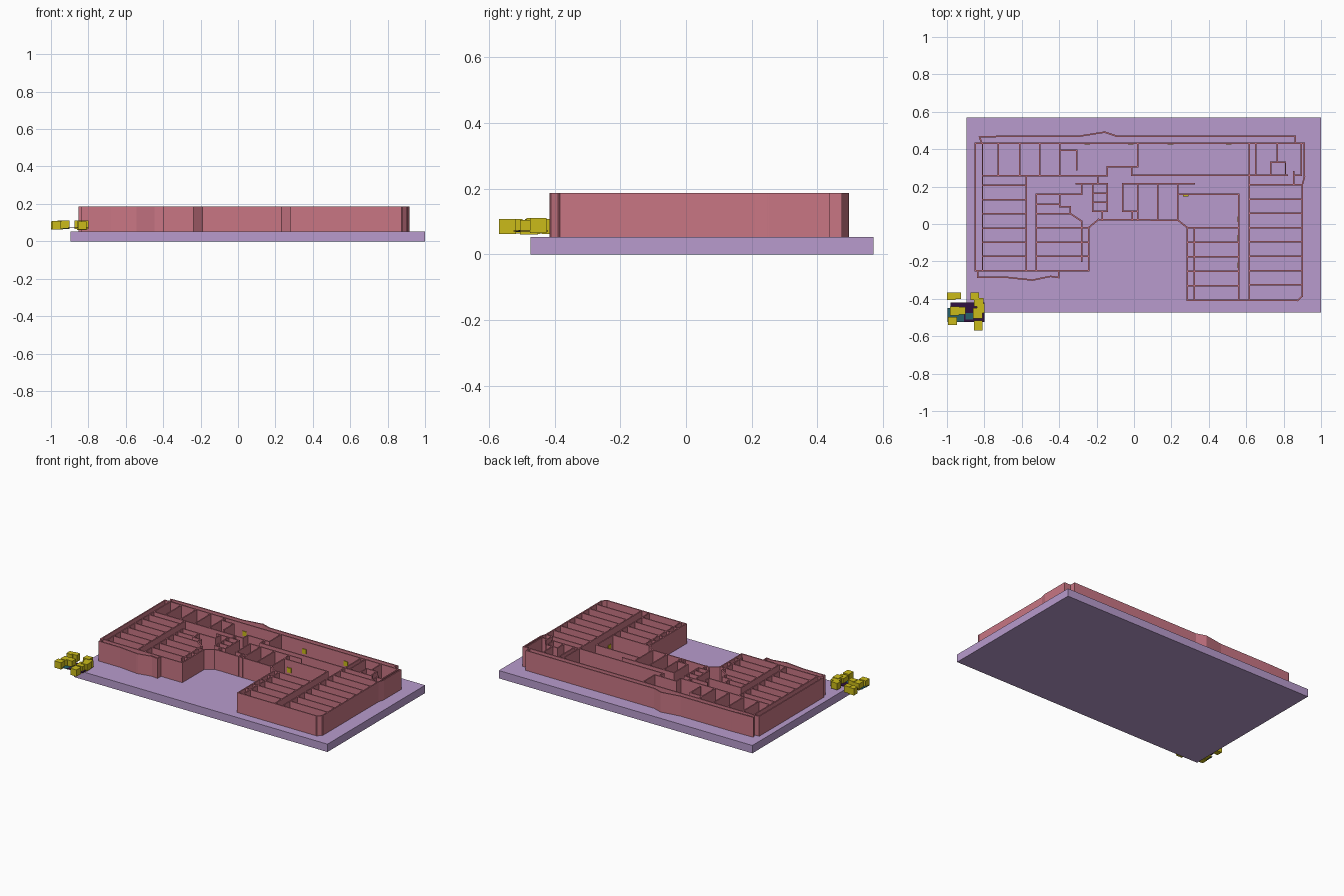
import bpy, bmesh
from mathutils import Vector, Matrix

Z0, Z1, T = 0.053, 0.187, 0.008   # floor top, wall top, wall thickness


def material(name, rgb):
    m = bpy.data.materials.new(name)
    m.diffuse_color = (*rgb, 1)
    return m


PINK = material("wall_pink", (0.58, 0.18, 0.23))
LILAC = material("slab_lilac", (0.48, 0.33, 0.61))
YELLOW = material("yellow", (0.60, 0.50, 0.01))
TEAL = material("teal", (0.02, 0.12, 0.15))
PLUM = material("dark_plum", (0.03, 0.005, 0.05))


def add_box(bm, centre, size, angle=0.0):
    m = (Matrix.Translation(centre) @ Matrix.Rotation(angle, 4, 'Z')
         @ Matrix.Diagonal((*size, 1)))
    bmesh.ops.create_cube(bm, size=1, matrix=m)


def finish(bm, name, mat):
    me = bpy.data.meshes.new(name)
    bm.to_mesh(me)
    bm.free()
    me.materials.append(mat)
    ob = bpy.data.objects.new(name, me)
    bpy.context.collection.objects.link(ob)
    return ob


def boxes(name, mat, limits):
    """Boxes given as x0, x1, y0, y1, z0, z1."""
    bm = bmesh.new()
    for a, b, c, d, e, f in limits:
        add_box(bm, ((a + b) / 2, (c + d) / 2, (e + f) / 2), (b - a, d - c, f - e))
    finish(bm, name, mat)


def walls(name, paths):
    """Thin upright walls following each polyline."""
    bm = bmesh.new()
    for path in paths:
        for p, q in zip(path, path[1:]):
            p, q = Vector(p), Vector(q)
            d = q - p
            mid = (p + q) / 2
            add_box(bm, (mid.x, mid.y, (Z0 + Z1) / 2),
                    (d.length + T, T, Z1 - Z0), Vector((1, 0)).angle_signed(d) * -1)
    finish(bm, name, PINK)


def rows(x0, x1, ys):
    return [[(x0, y), (x1, y)] for y in ys]


def cols(y0, y1, xs):
    return [[(x, y0), (x, y1)] for x in xs]


# ground slab
boxes("ground_slab", LILAC, [(-0.895, 1, -0.473, 0.57, 0, Z0)])

# back gallery outer wall with its pointed bay
walls("back_gallery_wall", [
    [(-0.815, 0.435), (-0.826, 0.465), (-0.67, 0.47), (-0.29, 0.47),
     (-0.157, 0.491), (-0.094, 0.47), (0.863, 0.47), (0.863, 0.435)]])

# long corridor walls
walls("corridor_walls", rows(-0.849, 0.911, [0.433])
      + rows(-0.81, -0.142, [0.257]) + rows(-0.013, 0.82, [0.26])
      + [[(-0.142, 0.257), (-0.142, 0.307), (0.019, 0.307), (0.019, 0.433)],
         [(-0.013, 0.26), (-0.013, 0.307)]])

# back left rooms
walls("back_left_rooms", cols(0.257, 0.433, [-0.725, -0.612, -0.505, -0.398])
      + [[(-0.398, 0.393), (-0.307, 0.393), (-0.307, 0.29)]])

# back right rooms
walls("back_right_rooms", cols(0.26, 0.433, [0.65])
      + [[(0.767, 0.433), (0.767, 0.329)],
         [(0.73, 0.26), (0.73, 0.329), (0.81, 0.329), (0.81, 0.26)],
         [(0.853, 0.28), (0.853, 0.215)],
         [(0.895, 0.433), (0.895, 0.26), (0.853, 0.26)],
         [(0.911, 0.433), (0.911, 0.25), (0.9, 0.21)]])

# left wing: outer row, inner row and front bay
walls("left_wing_outer_rooms", cols(-0.249, 0.433, [-0.849, -0.81])
      + cols(-0.249, 0.257, [-0.575])
      + rows(-0.81, -0.575, [0.206 - 0.0758 * i for i in range(6)])
      + rows(-0.849, -0.243, [-0.249]))
walls("left_wing_inner_rooms", cols(-0.249, 0.158, [-0.522])
      + rows(-0.522, -0.243, [-0.02, -0.097, -0.173])
      + rows(-0.522, -0.34, [0.055]) + rows(-0.522, -0.398, [0.105])
      + [[(-0.522, 0.158), (-0.28, 0.158), (-0.28, 0.215)],
         [(-0.398, 0.158), (-0.398, 0.093), (-0.34, 0.093), (-0.34, 0.055),
          (-0.28, 0.015), (-0.28, -0.2)],
         [(-0.243, -0.249), (-0.243, -0.02), (-0.19, 0.024)]])
walls("left_front_bay", [
    [(-0.836, -0.249), (-0.836, -0.285), (-0.68, -0.285), (-0.543, -0.3),
     (-0.446, -0.28), (-0.403, -0.286), (-0.403, -0.249)]])

# central block: entrance front, stairs, lifts and offices
walls("central_block", [
    [(-0.19, 0.024), (0.235, 0.02), (0.286, -0.02)],
    [(-0.195, 0.257), (-0.195, 0.215)]]
    + rows(-0.31, -0.142, [0.215]) + rows(-0.06, 0.323, [0.215])
    + cols(0.068, 0.215, [-0.22, -0.142, -0.06])
    + rows(-0.22, -0.142, [0.068, 0.115, 0.165]) + rows(-0.06, 0.019, [0.068])
    + cols(0.02, 0.068, [-0.17, -0.01])
    + cols(0.02, 0.215, [0.019, 0.126, 0.235]))

# right wing: inner and outer rows
walls("right_wing_inner_rooms", cols(-0.409, -0.02, [0.286, 0.323])
      + cols(-0.409, 0.158, [0.56]) + rows(0.235, 0.56, [0.158])
      + rows(0.286, 0.56, [-0.02 - 0.0775 * i for i in range(5)]))
walls("right_wing_outer_rooms", cols(-0.409, 0.433, [0.617])
      + rows(0.617, 0.9, [0.21 - 0.0765 * i for i in range(8)])
      + [[(0.9, 0.21), (0.9, -0.385), (0.875, -0.409), (0.286, -0.409)]])

# small yellow door plaques fixed to corridor walls
plaques = [(x - 0.015, x + 0.015, 0.425, 0.431, 0.105, 0.137)
           for x in (-0.25, -0.018, 0.195, 0.507)]
plaques += [(0.553, 0.559, y - 0.015, y + 0.015, 0.105, 0.137)
            for y in (0.025, -0.075, -0.22)]
plaques.append((0.262, 0.292, 0.148, 0.156, 0.105, 0.137))
boxes("door_plaques", YELLOW, plaques)

# loose furniture group at the front left corner
boxes("table_plum", PLUM, [(-0.91, -0.8, -0.525, -0.42, 0.07, 0.073),
                           (-0.98, -0.91, -0.45, -0.42, 0.07, 0.073)])
boxes("table_teal", TEAL, [(-0.998, -0.9, -0.525, -0.45, 0.068, 0.0705),
                           (-0.9, -0.862, -0.51, -0.475, 0.071, 0.074)])
boxes("yellow_crates", YELLOW, [
    (x, x + w, y, y + d, z, z + 0.045) for x, w, y, d, z in (
        (-1.0, 0.045, -0.405, 0.04, 0.062), (-0.965, 0.04, -0.4, 0.035, 0.065),
        (-0.875, 0.045, -0.405, 0.04, 0.065), (-0.855, 0.05, -0.44, 0.045, 0.062),
        (-0.84, 0.042, -0.475, 0.05, 0.065), (-0.86, 0.05, -0.505, 0.055, 0.06),
        (-0.855, 0.045, -0.569, 0.052, 0.062), (-0.995, 0.05, -0.54, 0.042, 0.063),
        (-0.985, 0.05, -0.49, 0.048, 0.062), (-0.945, 0.045, -0.485, 0.04, 0.065))])
